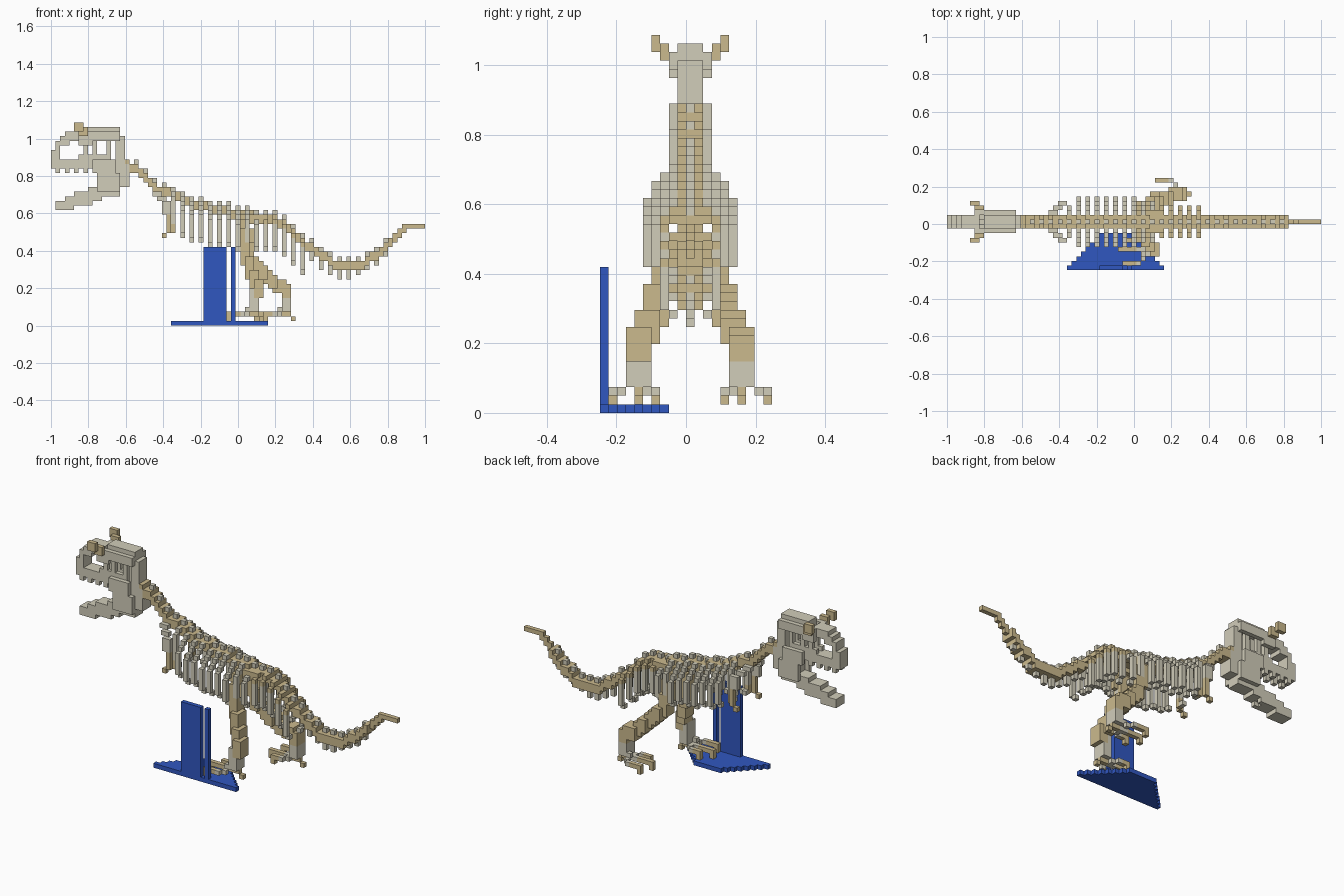
import bpy
from mathutils import Vector

cube = bpy.data.objects.get("Cube")
if cube:
    bpy.data.objects.remove(cube)

V = 2 / 81        # block edge
MID = 10          # centre block across the skeleton
taken = set()     # blocks already used by any part


def material(name, rgb):
    m = bpy.data.materials.new(name)
    m.use_nodes = True
    m.diffuse_color = (*rgb, 1)
    bsdf = next(n for n in m.node_tree.nodes if n.type == 'BSDF_PRINCIPLED')
    bsdf.inputs["Base Color"].default_value = (*rgb, 1)
    return m


BONE = material("pale bone", (.64, .61, .49))
TAN = material("tan bone", (.60, .49, .27))
BLUE = material("stand blue", (.03, .095, .53))

# Block face directions, each with its corners
SIDES = []
for axis in range(3):
    for sign in (0, 1):
        ring = [(0, 0), (1, 0), (1, 1), (0, 1)]
        corners = []
        for a, b in (ring if sign else ring[::-1]):
            c = [0, 0, 0]
            c[axis], c[(axis + 1) % 3], c[(axis + 2) % 3] = sign, a, b
            corners.append(tuple(c))
        step = [0, 0, 0]
        step[axis] = 2 * sign - 1
        SIDES.append((step, corners))


def box(cells, i, j, k):
    """Fill inclusive block ranges."""
    cells.update((a, b, c) for a in range(i[0], i[1] + 1)
                 for b in range(j[0], j[1] + 1) for c in range(k[0], k[1] + 1))


def plate(cells, i0, i1, k0, k1, half):
    """Fill a side-on rectangle, symmetric across the skeleton."""
    box(cells, (i0, i1), (MID - half, MID + half), (k0, k1))


def pair(cells, i0, i1, k0, k1, off):
    """Fill a side-on rectangle one block thick on both sides."""
    for s in (-1, 1):
        box(cells, (i0, i1), (MID + off * s,) * 2, (k0, k1))


def stroke(cells, points, size=(1, 1, 1)):
    """Sweep a small block brush along a polyline."""
    for p, q in zip(points, points[1:]):
        p, q = Vector(p), Vector(q)
        n = max(1, round(max(abs(d) for d in q - p)))
        for t in range(n + 1):
            c = [round(x) for x in p.lerp(q, t / n)]
            box(cells, *[(x - (s - 1) // 2, x + s // 2) for x, s in zip(c, size)])


def build(name, cells, mat):
    """Turn a set of blocks into one mesh with only its outer faces."""
    cells = cells - taken
    taken.update(cells)
    index, faces = {}, []
    for cell in sorted(cells):
        for step, corners in SIDES:
            if tuple(x + s for x, s in zip(cell, step)) in cells:
                continue
            ring = [tuple(x + c for x, c in zip(cell, cor)) for cor in corners]
            faces.append([index.setdefault(p, len(index)) for p in ring])
    verts = [(-1 + a * V, (b - MID) * V, c * V) for a, b, c in index]
    mesh = bpy.data.meshes.new(name)
    mesh.from_pydata(verts, [], faces)
    mesh.materials.append(mat)
    obj = bpy.data.objects.new(name, mesh)
    bpy.context.scene.collection.objects.link(obj)


# Stand: stepped base and two upright strips
base, wall = set(), set()
for j in range(8):
    box(base, (26 + j, 46 - j), (j, j), (0, 0))
box(wall, (33, 37), (0, 0), (1, 16))
box(wall, (39, 39), (0, 0), (1, 16))
build("stand_base", base, BLUE)
build("stand_upright", wall, BLUE)

# Skull: open frame of bars around the eye and cheek holes
skull = set()
plate(skull, 0, 0, 34, 37, 1)      # nose
plate(skull, 1, 1, 34, 39, 1)
plate(skull, 2, 3, 39, 40, 1)
plate(skull, 3, 6, 40, 41, 1)      # brow
pair(skull, 6, 14, 40, 41, 2)
pair(skull, 6, 8, 39, 39, 2)
plate(skull, 8, 14, 41, 42, 1)     # crown
pair(skull, 1, 12, 34, 35, 1)      # cheek bars
pair(skull, 6, 12, 36, 36, 1)
plate(skull, 2, 7, 35, 35, 0)      # palate
pair(skull, 9, 13, 33, 35, 2)
for i in (7, 9, 12):               # uprights
    pair(skull, i, i, 36, 40, 1)
plate(skull, 14, 15, 34, 40, 1)    # back of the head
for i in (1, 3, 5, 7):             # upper teeth
    pair(skull, i, i, 33, 33, 1)
build("skull", skull, BONE)

# Lower jaw, rising to the hinge
jaw = set()
plate(jaw, 1, 4, 25, 26, 1)
plate(jaw, 3, 7, 26, 27, 1)
plate(jaw, 5, 10, 27, 28, 1)
plate(jaw, 8, 14, 28, 29, 1)
plate(jaw, 11, 16, 30, 32, 1)
pair(jaw, 10, 14, 29, 32, 2)
plate(jaw, 13, 16, 33, 34, 1)
for i in (2, 4, 6, 8):             # lower teeth
    pair(jaw, i, i, 26, 26 + i // 2 - 1, 1)
build("jaw", jaw, BONE)

# Horns
horns = set()
pair(horns, 6, 7, 41, 42, 3)
pair(horns, 5, 6, 42, 43, 4)
build("horns", horns, TAN)

# Spine from neck to tail, with a thin tail tip
path = [(15, 34), (18, 33), (22, 29), (26, 27), (31, 25), (36, 24), (41, 23),
        (46, 22), (50, 21), (54, 17), (58, 14), (62, 12), (66, 12), (70, 14),
        (73, 17)]
spine, tip = set(), set()
stroke(spine, [(i, MID, k) for i, k in path], (1, 3, 2))
stroke(tip, [(74, MID, 18), (77, MID, 21), (80, MID, 21)])
stroke(tip, [(74, MID, 19), (76, MID, 21)])


def row(i):
    """Lower spine block at column i."""
    return min(c for a, b, c in spine if a == i)


# Knobs on the back and small blades under the tail
knobs = set()
for i in range(18, 74, 2):
    top = max(c for a, b, c in spine if a == i)
    knobs.add((i, MID, top + 1))
    if i > 51:
        box(knobs, (i, i), (MID, MID), (row(i) - (2 if i < 66 else 1), row(i)))
build("spine", spine, TAN)
build("tail_tip", tip, TAN)
build("spine_knobs", knobs, BONE)

# Ribs slope out from the spine, hang down and hook inward;
# the ones behind the hip are shorter and hang from tan stubs
ribs, stubs = set(), set()
for i in range(26, 55, 2):
    k = row(i)
    reach = 3 if i < 28 else 5 if i < 42 else 4 if i < 46 else 3
    start = k + 3 - reach
    end = k - 6 if i < 42 else k - 5
    for s in (-1, 1):
        out = MID + reach * s
        arch = stubs if i > 45 else ribs
        stroke(arch, [(i, MID + 2 * s, k + 1), (i, out, start)])
        stroke(ribs, [(i, out, start - 1), (i, out, end), (i, out - s, end - 1)])

# Shoulders, arms and hips
shoulders, arms, hips = set(), set(), set()
for s in (-1, 1):
    stroke(shoulders, [(22, MID + 2 * s, 28), (24, MID + 4 * s, 26),
                       (24, MID + 4 * s, 24)], (2, 1, 1))
    stroke(arms, [(25, MID + 4 * s, 25), (25, MID + 4 * s, 20)])
    stroke(arms, [(25, MID + 4 * s, 21), (26, MID + 3 * s, 21), (26, MID + 3 * s, 20)])
    arms.add((24, MID + 4 * s, 19))
    stroke(hips, [(40, MID + 2 * s, 22), (45, MID + 2 * s, 22)], (1, 1, 2))
    stroke(hips, [(41, MID + 3 * s, 22), (42, MID + 3 * s, 18)], (3, 1, 1))
build("hips", hips, TAN)
build("shoulder_blades", shoulders, BONE)
build("arms", arms, TAN)
build("rib_stubs", stubs, TAN)
build("ribs", ribs, BONE)


def leg(side, s, joints, ankle):
    """Thigh through its joints, then shin and splayed toes."""
    thigh, shin, toes = set(), set(), set()
    stroke(thigh, [(i, MID + off * s, k) for i, off, k in joints], (2, 3, 3))
    heel = MID + 6 * s
    stroke(shin, [(ankle, heel, 6), (ankle, heel, 3)], (2, 3, 2))
    for out, length in ((4, 4), (6, 6), (9, 5)):
        knuckle = (ankle - 2, MID + out * s, 2)
        end = (ankle - length, MID + out * s)
        stroke(shin, [(ankle, heel, 3), knuckle])
        stroke(toes, [knuckle, (*end, 2), (*end, 1)])
    stroke(toes, [(ankle, heel, 2), (ankle + 2, heel, 1)])
    build(side + "_thigh", thigh, TAN)
    build(side + "_shin", shin, BONE)
    build(side + "_toes", toes, TAN)


# One leg planted forward, the other trailing behind
leg("forward", -1, [(41, 3, 19), (41, 3, 14), (43, 5, 10), (44, 6, 7)], 43)
leg("trailing", 1, [(41, 3, 19), (42, 3, 14), (46, 5, 10), (50, 6, 7)], 50)
